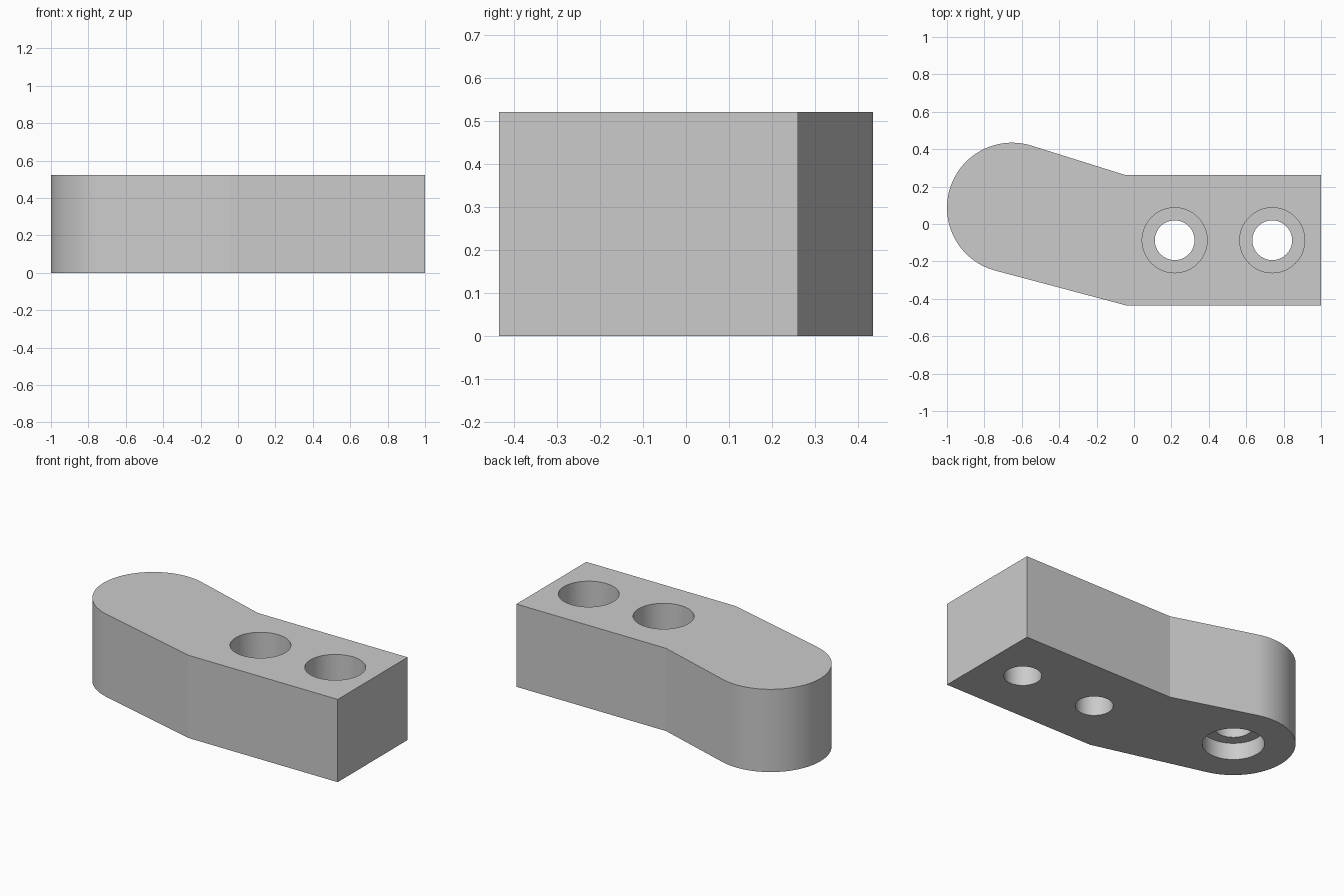
import bpy, bmesh, math
from mathutils import Vector

U = 2 / 23                      # base module of the part
HEIGHT = 6 * U
SEGMENTS = 64

old = bpy.data.objects.get("Cube")
if old:
    bpy.data.objects.remove(old, do_unlink=True)

grey = bpy.data.materials.new("plain grey")
grey.use_nodes = True
colour = (0.6, 0.6, 0.6, 1)
grey.diffuse_color = colour
grey.node_tree.nodes["Principled BSDF"].inputs["Base Color"].default_value = colour


def make_object(name, bm):
    bmesh.ops.recalc_face_normals(bm, faces=bm.faces)
    mesh = bpy.data.meshes.new(name)
    bm.to_mesh(mesh)
    bm.free()
    mesh.materials.append(grey)
    obj = bpy.data.objects.new(name, mesh)
    bpy.context.collection.objects.link(obj)
    return obj


def tangent_angle(centre, radius, point, side):
    """Angle on the circle where the line from point touches it."""
    d = point - centre
    return math.atan2(d.y, d.x) + side * math.acos(radius / d.length)


def stepped_cutter(name, x, y, steps):
    """Turned cutter from (radius, z) steps, closed on its axis."""
    bm = bmesh.new()
    rings = []
    for r, z in steps:
        rings.append([bm.verts.new((x + r * math.cos(a), y + r * math.sin(a), z))
                      for a in (math.tau * i / SEGMENTS for i in range(SEGMENTS))])
    for low, high in zip(rings, rings[1:]):
        for i in range(SEGMENTS):
            j = (i + 1) % SEGMENTS
            bm.faces.new((low[i], low[j], high[j], high[i]))
    bm.faces.new(rings[0])
    bm.faces.new(rings[-1])
    obj = make_object(name, bm)
    obj.hide_render = True
    return obj


# Body: straight block tapering by tangents into an offset round end
centre, radius = Vector((-7.5 * U, U)), 4 * U
back_bend, front_bend = Vector((-U / 2, 3 * U)), Vector((-U / 2, -5 * U))
start = tangent_angle(centre, radius, back_bend, 1)
end = tangent_angle(centre, radius, front_bend, -1) % math.tau
outline = [Vector((1, -5 * U)), Vector((1, 3 * U)), back_bend]
for i in range(SEGMENTS + 1):
    a = start + (end - start) * i / SEGMENTS
    outline.append(centre + radius * Vector((math.cos(a), math.sin(a))))
outline.append(front_bend)

bm = bmesh.new()
base = bm.faces.new([bm.verts.new((p.x, p.y, 0)) for p in outline])
top = bmesh.ops.extrude_face_region(bm, geom=[base])["geom"]
bmesh.ops.translate(bm, vec=(0, 0, HEIGHT),
                    verts=[v for v in top if isinstance(v, bmesh.types.BMVert)])
body = make_object("body", bm)

# Counterbored through holes and the blind recess under the round end
WIDE, NARROW = 2 * U, 1.22 * U
ledge = 2.5 * U
through = [(NARROW, -U), (NARROW, ledge), (WIDE, ledge), (WIDE, HEIGHT + U)]
recess = [(WIDE, -U), (WIDE, 1.2 * U), (NARROW, 1.2 * U), (NARROW, 5 * U)]
cutters = [stepped_cutter("inner_hole_cutter", 2.5 * U, -U, through),
           stepped_cutter("outer_hole_cutter", 8.5 * U, -U, through),
           stepped_cutter("recess_cutter", centre.x, centre.y, recess)]

bpy.ops.object.select_all(action="DESELECT")
body.select_set(True)
bpy.context.view_layer.objects.active = body
for cutter in cutters:
    mod = body.modifiers.new(cutter.name, "BOOLEAN")
    mod.operation, mod.solver, mod.object = "DIFFERENCE", "EXACT", cutter
    bpy.ops.object.modifier_apply(modifier=mod.name)
    bpy.data.objects.remove(cutter, do_unlink=True)

bpy.ops.object.shade_smooth_by_angle(angle=math.radians(12))
